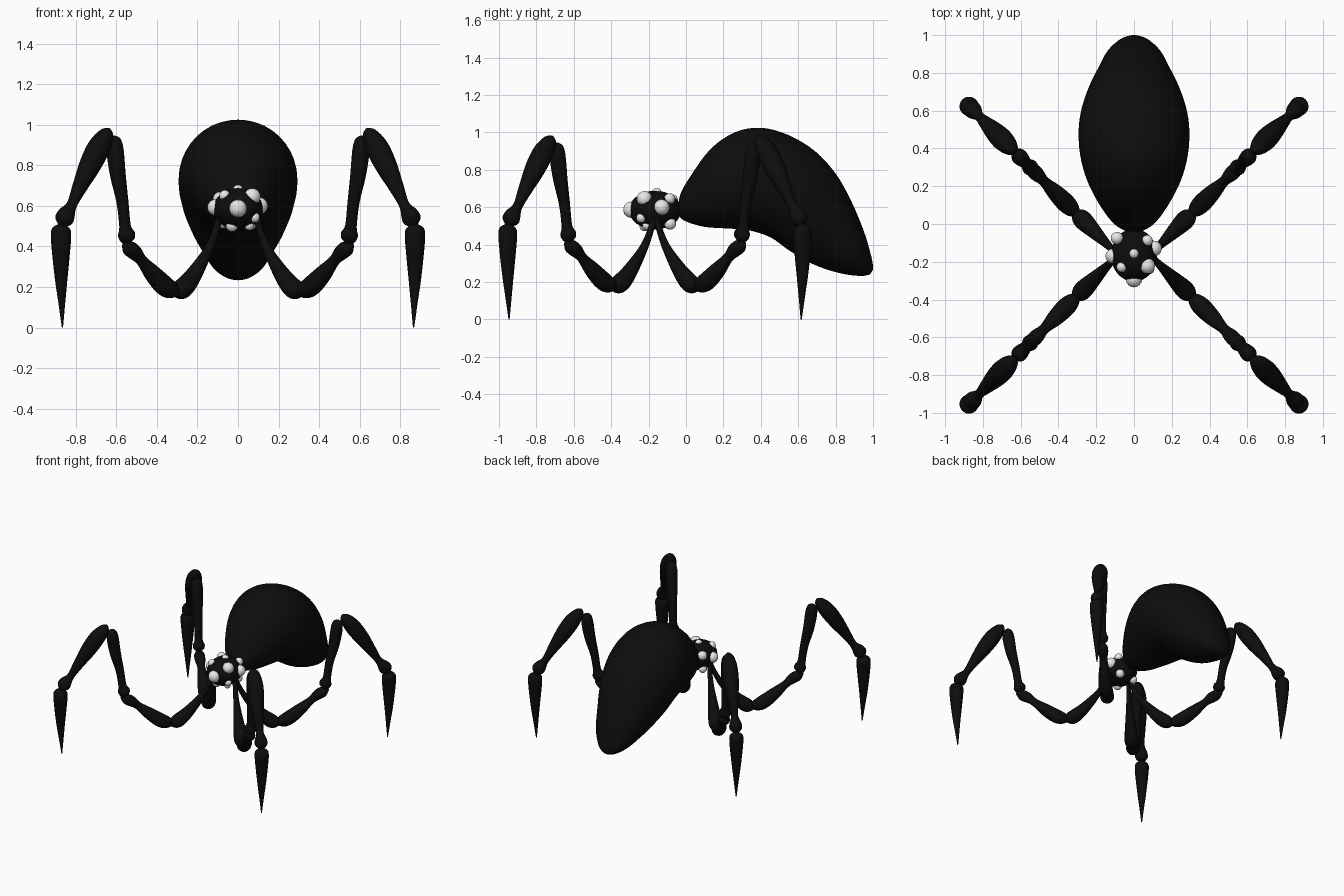
import bpy
import bmesh
import math
from mathutils import Vector

default_cube = bpy.data.objects.get("Cube")
if default_cube:
    bpy.data.objects.remove(default_cube, do_unlink=True)


def make_material(name, colour):
    material = bpy.data.materials.new(name)
    material.use_nodes = True
    material.diffuse_color = colour
    shader = material.node_tree.nodes["Principled BSDF"]
    shader.inputs["Base Color"].default_value = colour
    shader.inputs["Roughness"].default_value = 0.6
    return material


black = make_material("body black", (0.004, 0.004, 0.004, 1))
white = make_material("eye white", (0.8, 0.8, 0.8, 1))


def finish(name, bm, material):
    bmesh.ops.recalc_face_normals(bm, faces=bm.faces)
    mesh = bpy.data.meshes.new(name)
    bm.to_mesh(mesh)
    bm.free()
    mesh.materials.append(material)
    for polygon in mesh.polygons:
        polygon.use_smooth = True
    obj = bpy.data.objects.new(name, mesh)
    bpy.context.collection.objects.link(obj)
    return obj


def smooth_stations(stations, steps):
    """Catmull-Rom interpolation through rows of numbers."""
    points = [Vector(s) for s in stations]
    padded = [points[0]] + points + [points[-1]]
    result = []
    for a, b, c, d in zip(padded, padded[1:], padded[2:], padded[3:]):
        for i in range(steps):
            t = i / steps
            result.append(0.5 * (2 * b + (c - a) * t
                                 + (2 * a - 5 * b + 4 * c - d) * t ** 2
                                 + (3 * b - a - 3 * c + d) * t ** 3))
    return result + [points[-1]]


def loft(bm, rings, sides):
    """Skin elliptical rings given as (centre, first axis, second axis)."""
    loops = []
    for centre, u, v in rings:
        angles = [math.tau * i / sides for i in range(sides)]
        loops.append([bm.verts.new(centre + u * math.cos(a) + v * math.sin(a))
                      for a in angles])
    for low, high in zip(loops, loops[1:]):
        for i in range(sides):
            j = (i + 1) % sides
            bm.faces.new((low[i], low[j], high[j], high[i]))
    bm.faces.new(loops[0])
    bm.faces.new(loops[-1])


# Abdomen: top y, top z, bottom y, bottom z, half width
abdomen_stations = [
    (-.04, .61, -.04, .58, .015), (-.03, .67, -.03, .545, .06),
    (.02, .76, .01, .52, .12), (.13, .91, .1, .495, .19),
    (.26, 1, .21, .487, .25), (.4, 1.025, .33, .478, .285),
    (.55, .985, .45, .44, .293), (.69, .9, .55, .37, .275),
    (.8, .78, .66, .305, .235), (.88, .64, .76, .265, .19),
    (.95, .475, .86, .24, .145), (.99, .34, .94, .233, .085),
    (1, .28, .98, .24, .035), (.997, .26, .99, .25, .008)]
rings = []
for yt, zt, yb, zb, half in smooth_stations(abdomen_stations, 4):
    top, bottom = Vector((0, yt, zt)), Vector((0, yb, zb))
    rings.append(((top + bottom) / 2, Vector((half, 0, 0)), (top - bottom) / 2))
bm = bmesh.new()
loft(bm, rings, 40)
finish("abdomen", bm, black)


def ball(name, centre, radii, material, segments):
    bm = bmesh.new()
    bmesh.ops.create_uvsphere(bm, u_segments=segments, v_segments=segments // 2, radius=1)
    bmesh.ops.scale(bm, verts=bm.verts, vec=radii)
    bmesh.ops.translate(bm, verts=bm.verts, vec=centre)
    return finish(name, bm, material)


# Head
HEAD_Y = -.165
ball("head", (0, HEAD_Y, .585), (.122, .14, .103), black, 32)

# Eyes: x, y, z, radius
eyes = [(0, -.292, .587, .044), (.07, -.222, .645, .042), (-.065, -.228, .65, .028),
        (0, -.157, .678, .026), (-.112, -.17, .592, .04), (.106, -.13, .6, .042),
        (.082, -.24, .543, .026), (-.03, -.22, .502, .03), (.055, -.21, .503, .024),
        (.07, -.088, .645, .03), (-.09, -.075, .635, .034), (.06, -.085, .512, .032),
        (-.075, -.1, .518, .03)]
for x, y, z, radius in eyes:
    ball("eye", (x, y, z), (radius,) * 3, white, 18)

# Leg segments from hip to claw: x, z, radius
leg_segments = {
    "hip": [(.085, .56, .016), (.115, .46, .018), (.15, .375, .024),
            (.215, .265, .04), (.265, .2, .05), (.295, .18, .042), (.32, .17, .01)],
    "thigh": [(.295, .175, .01), (.32, .182, .038), (.36, .203, .05),
              (.42, .265, .043), (.475, .33, .028), (.51, .37, .038),
              (.54, .393, .036), (.565, .41, .008)],
    "shin": [(.54, .415, .008), (.545, .43, .034), (.55, .46, .043),
             (.557, .5, .029), (.57, .62, .03), (.592, .75, .039),
             (.606, .87, .043), (.61, .925, .033), (.612, .945, .008)],
    "forearm": [(.635, .98, .008), (.648, .955, .037), (.685, .89, .056),
                (.73, .8, .054), (.782, .69, .037), (.82, .605, .026),
                (.845, .56, .043), (.86, .528, .044), (.872, .498, .01)],
    "claw": [(.872, .51, .012), (.873, .49, .043), (.873, .455, .051),
             (.873, .36, .044), (.872, .236, .031), (.869, .12, .017),
             (.866, 0, .003)]}
LEG_OFFSET = .085


def build_leg(name, side, facing):
    """Legs run diagonally outward, each segment a round tapered tube."""
    across = Vector((side, -facing, 0)).normalized()
    for part, stations in leg_segments.items():
        samples = smooth_stations(stations, 4)
        centres = [Vector((side * x, HEAD_Y + facing * (x - LEG_OFFSET), z))
                   for x, z, r in samples]
        # Flat rings follow the straight line between neighbouring centres
        rings = []
        for i, centre in enumerate(centres):
            before = centres[max(i - 1, 0)]
            after = centres[min(i + 1, len(centres) - 1)]
            normal = across.cross((after - before).normalized())
            radius = max(samples[i].z, .002)
            rings.append((centre, across * radius, normal * radius))
        bm = bmesh.new()
        loft(bm, rings, 20)
        finish(name + "_" + part, bm, black)


for side, side_name in ((1, "left"), (-1, "right")):
    for facing, facing_name in ((-1, "front"), (1, "back")):
        build_leg(facing_name + "_" + side_name + "_leg", side, facing)
